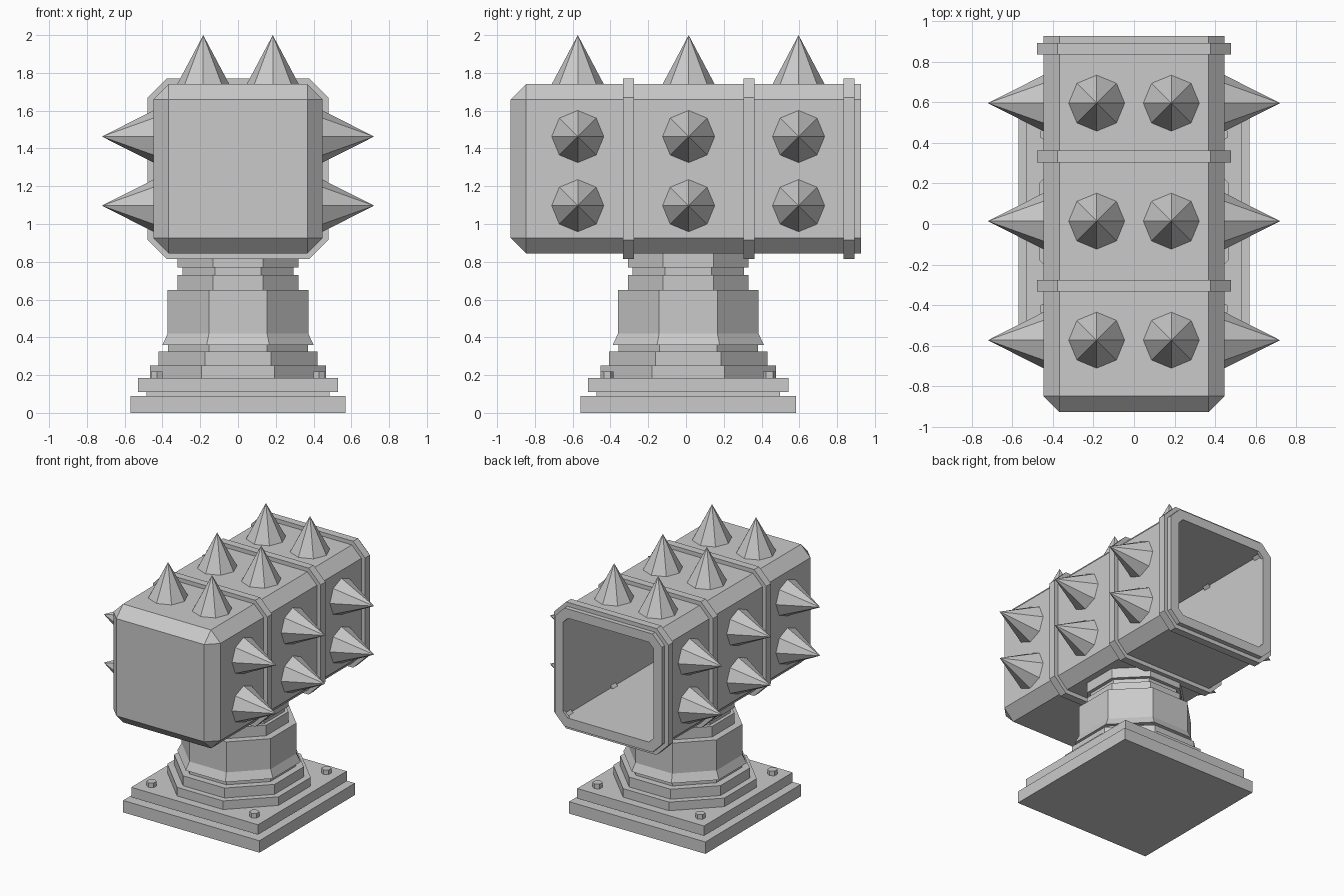
import bpy, bmesh, math
from mathutils import Matrix, Vector

if "Cube" in bpy.data.objects:
    bpy.data.objects.remove(bpy.data.objects["Cube"], do_unlink=True)

GREY = (0.59, 0.59, 0.59, 1)
metal = bpy.data.materials.new("grey_metal")
metal.use_nodes = True
metal.diffuse_color = GREY
metal.node_tree.nodes["Principled BSDF"].inputs["Base Color"].default_value = GREY

MID_Y = 0.012      # centre of the pedestal
HEAD_Z = 1.2925    # centre height of the head
HALF = 0.4475      # half width of the head


def finish(name, bm):
    mesh = bpy.data.meshes.new(name)
    bm.to_mesh(mesh)
    bm.free()
    obj = bpy.data.objects.new(name, mesh)
    mesh.materials.append(metal)
    bpy.context.collection.objects.link(obj)
    return obj


def cube_bm(size, centre):
    bm = bmesh.new()
    mat = Matrix.Translation(centre) @ Matrix.Diagonal((*size, 1))
    bmesh.ops.create_cube(bm, size=1, matrix=mat)
    return bm


def slab(name, half, z0, z1):
    finish(name, cube_bm((2 * half, 2 * half, z1 - z0), (0, MID_Y, (z0 + z1) / 2)))


def chamfer(bm, edges, width):
    bmesh.ops.bevel(bm, geom=edges, offset=width, offset_type='OFFSET',
                    segments=1, profile=0.5, affect='EDGES')


def lathe(name, profile, sides, centre):
    """Faceted column from (apothem, z) pairs, with flat sides facing the axes."""
    bm = bmesh.new()
    rings = []
    for apothem, z in profile:
        r = apothem / math.cos(math.pi / sides)
        angles = [(i + 0.5) * math.tau / sides for i in range(sides)]
        rings.append([bm.verts.new((centre[0] + r * math.cos(a),
                                    centre[1] + r * math.sin(a), z)) for a in angles])
    for low, high in zip(rings, rings[1:]):
        for i in range(sides):
            j = (i + 1) % sides
            bm.faces.new((low[i], low[j], high[j], high[i]))
    bm.faces.new(rings[0][::-1])
    bm.faces.new(rings[-1])
    return finish(name, bm)


# Square base plates and corner bolts
slab("base_plate", 0.57, 0, 0.09)
slab("base_gap", 0.485, 0.09, 0.11)
slab("upper_plate", 0.53, 0.11, 0.185)
for sx in (-1, 1):
    for sy in (-1, 1):
        lathe("bolt", [(0.03, 0.185), (0.03, 0.22)], 6, (sx * 0.43, MID_Y + sy * 0.43))

# Stepped octagonal pedestal
lathe("pedestal", [(0.465, 0.185), (0.465, 0.25), (0.42, 0.25), (0.42, 0.325),
                   (0.37, 0.325), (0.37, 0.36), (0.4, 0.36), (0.372, 0.42),
                   (0.372, 0.65), (0.32, 0.65), (0.32, 0.73), (0.295, 0.73),
                   (0.295, 0.77), (0.32, 0.77), (0.32, 0.86)], 8, (0, MID_Y))

# Head: chamfered box, open at the back with a thick rim
FRONT, BACK = -0.928, 0.927
bm = cube_bm((2 * HALF, BACK - FRONT, 2 * HALF), (0, (FRONT + BACK) / 2, HEAD_Z))
chamfer(bm, [e for e in bm.edges if min(v.co.y for v in e.verts) < 0], 0.08)
bm.normal_update()
rear = max(bm.faces, key=lambda f: f.calc_center_median().y)
RIM = 0.07
bmesh.ops.inset_region(bm, faces=[rear], thickness=RIM, use_even_offset=True)
lip = bmesh.ops.extrude_face_region(bm, geom=[rear])["geom"]
bmesh.ops.translate(bm, verts=[g for g in lip if isinstance(g, bmesh.types.BMVert)],
                    vec=(0, -0.02, 0))
if rear.is_valid:
    bmesh.ops.delete(bm, geom=[rear], context='FACES_ONLY')
cap = [g for g in lip if isinstance(g, bmesh.types.BMFace)]
bmesh.ops.delete(bm, geom=cap, context='FACES_ONLY')
finish("head_shell", bm)

# Inner lining of the hollow head
lining_half = HALF - RIM
lining_front, lining_back = FRONT + 0.09, BACK - 0.02
bm = cube_bm((2 * lining_half, lining_back - lining_front, 2 * lining_half),
             (0, (lining_front + lining_back) / 2, HEAD_Z))
opening = max(bm.faces, key=lambda f: f.calc_center_median().y)
bmesh.ops.delete(bm, geom=[opening], context='FACES_ONLY')
bmesh.ops.reverse_faces(bm, faces=bm.faces[:])
finish("head_lining", bm)


# Raised bands around the head, open in the middle
def band(y):
    bm = bmesh.new()
    outer, cut, inner = 0.478, 0.1, HALF - 0.05
    loops = []
    for half, corner in ((outer, cut), (inner, 0.06)):
        k = half - corner
        pts = [(half, -k), (half, k), (k, half), (-k, half),
               (-half, k), (-half, -k), (-k, -half), (k, -half)]
        for dy in (-0.029, 0.029):
            loops.append([bm.verts.new((x, y + dy, HEAD_Z + z)) for x, z in pts])
    a, b, c, d = loops
    for p, q in ((a, b), (b, d), (d, c), (c, a)):
        for i in range(8):
            j = (i + 1) % 8
            bm.faces.new((p[i], p[j], q[j], q[i]))
    bmesh.ops.recalc_face_normals(bm, faces=bm.faces[:])
    finish("band", bm)


for y in (-0.304, 0.333, 0.864):
    band(y)


# Eight-sided spikes on the top and both sides
def spike(base, direction, length):
    direction = Vector(direction)
    bm = bmesh.new()
    turn = direction.to_track_quat('Z', 'Y').to_matrix().to_4x4()
    place = Matrix.Translation(Vector(base) + direction * length / 2) @ turn
    bmesh.ops.create_cone(bm, cap_ends=True, segments=8, radius1=0.138, radius2=0,
                          depth=length, matrix=place)
    bmesh.ops.remove_doubles(bm, verts=bm.verts[:], dist=0.0001)
    finish("spike", bm)


for y in (-0.573, 0.014, 0.596):
    for side in (-1, 1):
        spike((side * 0.184, y, HEAD_Z + HALF), (0, 0, 1), 0.26)
        for z in (1.097, 1.463):
            spike((side * HALF, y, z), (side, 0, 0), 0.273)
